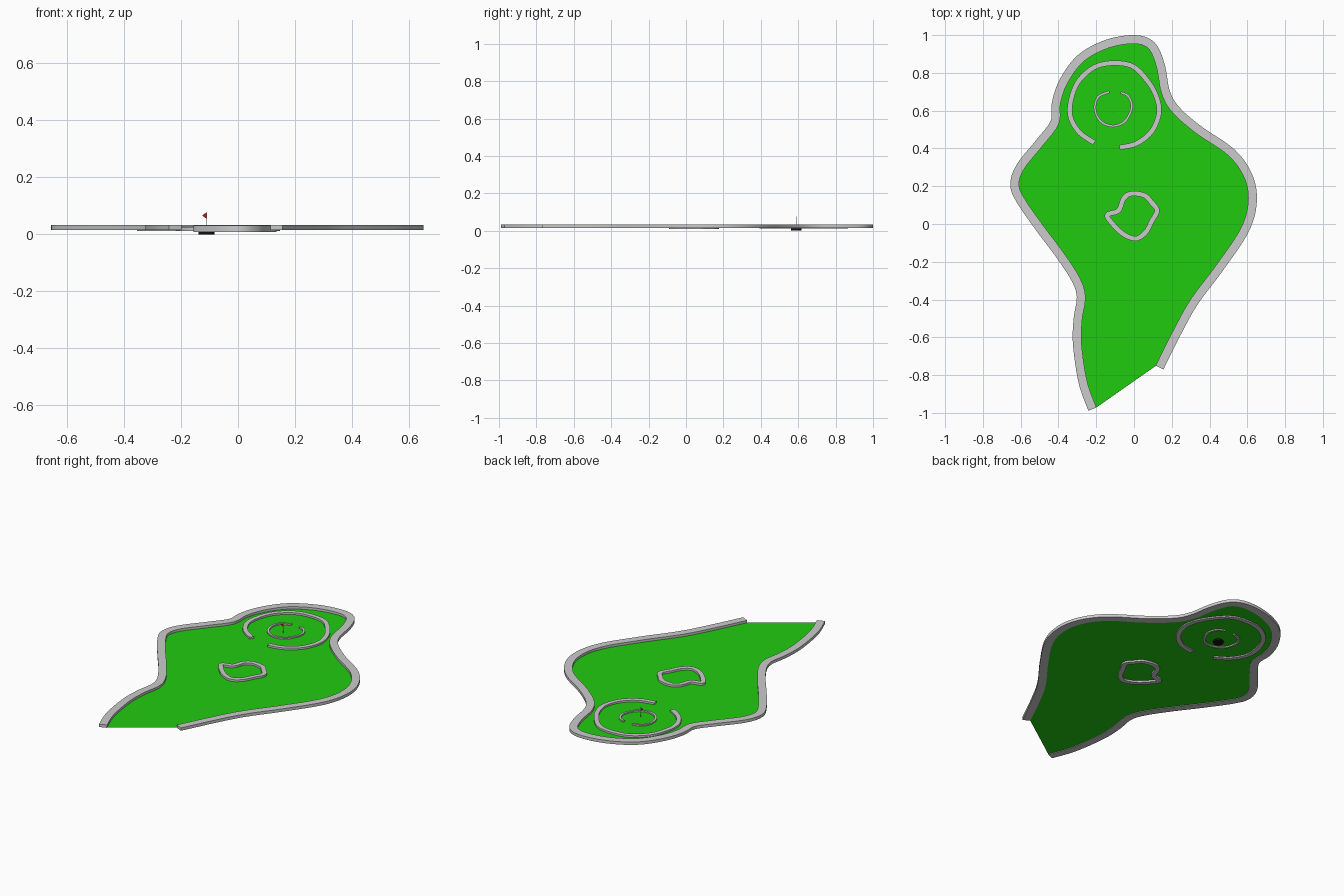
import bpy, bmesh, math
from mathutils import Vector

if "Cube" in bpy.data.objects:
    bpy.data.objects.remove(bpy.data.objects["Cube"])


def smooth_path(pts, closed=False, steps=6):
    """Catmull-Rom curve through the control points."""
    p = [Vector(q) for q in pts]
    n = len(p)
    out = []
    for i in range(n if closed else n - 1):
        if closed:
            a, b, c, d = (p[(i + k) % n] for k in (-1, 0, 1, 2))
        else:
            a, b, c, d = (p[min(max(i + k, 0), n - 1)] for k in (-1, 0, 1, 2))
        for s in range(steps):
            t = s / steps
            out.append(0.5 * (2 * b + (c - a) * t + (2 * a - 5 * b + 4 * c - d) * t * t
                              + (3 * b - a - 3 * c + d) * t ** 3))
    if not closed:
        out.append(p[-1])
    return out


def offset(path, dist, closed=False):
    """Shift a path sideways (positive = right of travel)."""
    n = len(path)
    res = []
    for i, q in enumerate(path):
        a = path[(i - 1) % n] if closed else path[max(i - 1, 0)]
        b = path[(i + 1) % n] if closed else path[min(i + 1, n - 1)]
        t = (b - a).normalized()
        res.append(q + Vector((t.y, -t.x)) * dist)
    return res


def finish(name, bm, color=None, smooth=True):
    bmesh.ops.recalc_face_normals(bm, faces=bm.faces)
    me = bpy.data.meshes.new(name)
    bm.to_mesh(me)
    bm.free()
    ob = bpy.data.objects.new(name, me)
    bpy.context.collection.objects.link(ob)
    if color:
        mat = bpy.data.materials.new(name + "_colour")
        mat.diffuse_color = (*color, 1)
        mat.use_nodes = True
        mat.node_tree.nodes["Principled BSDF"].inputs["Base Color"].default_value = mat.diffuse_color
        me.materials.append(mat)
    if smooth:
        bpy.ops.object.select_all(action='DESELECT')
        ob.select_set(True)
        bpy.context.view_layer.objects.active = ob
        bpy.ops.object.shade_smooth_by_angle(angle=math.radians(35))
    return ob


def wall(name, path, width, z0, z1, closed=False):
    """Rectangular kerb swept along a path."""
    bm = bmesh.new()
    left, right = offset(path, -width / 2, closed), offset(path, width / 2, closed)
    rings = [[bm.verts.new((q.x, q.y, z)) for q, z in ((l, z0), (r, z0), (r, z1), (l, z1))]
             for l, r in zip(left, right)]
    n = len(rings)
    for i in range(n if closed else n - 1):
        a, b = rings[i], rings[(i + 1) % n]
        for k in range(4):
            m = (k + 1) % 4
            bm.faces.new((a[k], a[m], b[m], b[k]))
    if not closed:
        bm.faces.new(rings[0])
        bm.faces.new(rings[-1][::-1])
    return finish(name, bm)


def cylinder(name, x, y, r, z0, z1, sides, color=None):
    bpy.ops.mesh.primitive_cylinder_add(vertices=sides, radius=r, depth=z1 - z0,
                                        location=(x, y, (z0 + z1) / 2))
    ob = bpy.context.object
    ob.name = name
    if color:
        mat = bpy.data.materials.new(name + "_colour")
        mat.diffuse_color = (*color, 1)
        mat.use_nodes = True
        mat.node_tree.nodes["Principled BSDF"].inputs["Base Color"].default_value = mat.diffuse_color
        ob.data.materials.append(mat)
    bpy.ops.object.shade_smooth_by_angle(angle=math.radians(35))


# outer border of the course
border = smooth_path([
    (-.22, -.98), (-.27, -.84), (-.30, -.64), (-.297, -.505), (-.28, -.385), (-.31, -.29),
    (-.395, -.16), (-.50, -.02), (-.60, .125), (-.632, .21), (-.60, .305), (-.50, .43),
    (-.42, .537), (-.412, .64), (-.373, .754), (-.283, .876), (-.145, .952), (.003, .977),
    (.093, .944), (.14, .84), (.167, .70), (.22, .606), (.34, .50), (.516, .378),
    (.606, .25), (.627, .114), (.585, -.034), (.458, -.225), (.32, -.41), (.23, -.57),
    (.135, -.76)])
wall("border_wall", border, .046, .015, .0325)

# green playing surface inside the border
bm = bmesh.new()
bm.faces.new([bm.verts.new((q.x, q.y, .018)) for q in reversed(offset(border, .021))])
bmesh.ops.triangulate(bm, faces=bm.faces)
for f in bm.faces:
    if f.normal.z < 0:
        f.normal_flip()
me = bpy.data.meshes.new("putting_green")
bm.to_mesh(me)
bm.free()
green = bpy.data.objects.new("putting_green", me)
bpy.context.collection.objects.link(green)
gmat = bpy.data.materials.new("green_colour")
gmat.diffuse_color = (.015, .6, .005, 1)
gmat.use_nodes = True
gmat.node_tree.nodes["Principled BSDF"].inputs["Base Color"].default_value = gmat.diffuse_color
me.materials.append(gmat)

# open rings around the hole
wall("large_ring_wall", smooth_path([
    (-.21, .43), (-.288, .484), (-.335, .563), (-.335, .65), (-.295, .754), (-.21, .83),
    (-.108, .852), (-.003, .833), (.077, .75), (.12, .67), (.132, .585), (.093, .49),
    (.013, .426), (-.077, .405)]), .027, .011, .029)
wall("small_ring_wall", smooth_path([
    (-.13, .70), (-.188, .675), (-.207, .62), (-.193, .566), (-.156, .53), (-.103, .519),
    (-.05, .542), (-.018, .595), (-.013, .638), (-.034, .68), (-.071, .696)]),
    .013, .011, .026)

# closed obstacle in the middle
wall("centre_obstacle", smooth_path([
    (-.14, .05), (-.082, .071), (-.055, .135), (-.013, .161), (.056, .151), (.093, .114),
    (.122, .071), (.093, .013), (.061, -.045), (.008, -.077), (-.061, -.05),
    (-.124, .013)], True), .027, .008, .03, True)

# hole cup, flag pole and flag
HX, HY = -.11, .59
cylinder("hole_cup", HX, HY, .028, .0, .012, 32, (.005, .005, .005))
cylinder("flag_pole", HX, HY, .0013, .005, .077, 12)
bm = bmesh.new()
bm.faces.new([bm.verts.new((HX + x, HY, z)) for x, z in ((0, .054), (0, .077), (-.016, .066))])
finish("flag", bm, (.5, .01, .01), False)
